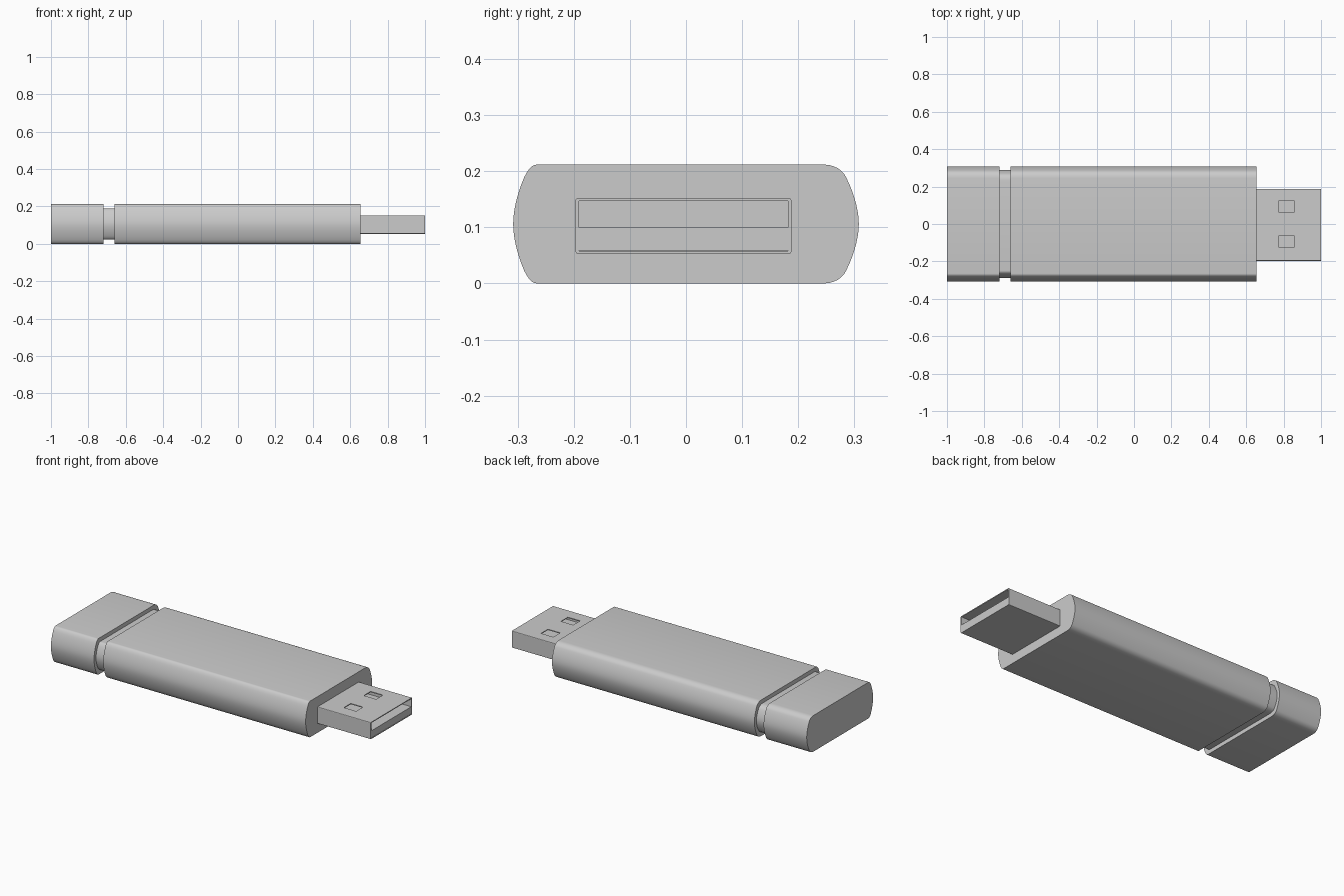
import bpy, bmesh
from mathutils import Vector
from mathutils.geometry import interpolate_bezier

if "Cube" in bpy.data.objects:
    bpy.data.objects.remove(bpy.data.objects["Cube"])

MID_Z = 0.106


def make_object(name, bm):
    bmesh.ops.recalc_face_normals(bm, faces=bm.faces)
    mesh = bpy.data.meshes.new(name)
    bm.to_mesh(mesh)
    bm.free()
    obj = bpy.data.objects.new(name, mesh)
    bpy.context.collection.objects.link(obj)
    return obj


def bezier(points, count):
    return [tuple(p) for p in interpolate_bezier(*[Vector(p) for p in points], count)]


def quarter(corner, side):
    """Curve from the end of the flat top down to the widest point."""
    return bezier(corner, 7)[:-1] + bezier(side, 8)


def casing_profile():
    right = quarter([(0.245, 0.212), (0.265, 0.212), (0.279, 0.202), (0.285, 0.19)],
                    [(0.285, 0.19), (0.300, 0.16), (0.308, 0.13), (0.308, MID_Z)])
    left = quarter([(-0.265, 0.212), (-0.275, 0.212), (-0.282, 0.202), (-0.288, 0.19)],
                   [(-0.288, 0.19), (-0.301, 0.16), (-0.308, 0.13), (-0.308, MID_Z)])

    def flip(pts):
        return [(y, 2 * MID_Z - z) for y, z in pts]
    return right + flip(right)[-2::-1] + flip(left) + left[-2::-1]


def extrude_casing(name, x0, x1, sy=1.0, sz=1.0):
    bm = bmesh.new()
    ring = [bm.verts.new((x0, y * sy, MID_Z + (z - MID_Z) * sz))
            for y, z in casing_profile()]
    face = bm.faces.new(ring)
    new = bmesh.ops.extrude_face_region(bm, geom=[face], use_keep_orig=True)["geom"]
    verts = [g for g in new if isinstance(g, bmesh.types.BMVert)]
    bmesh.ops.translate(bm, verts=verts, vec=(x1 - x0, 0, 0))
    obj = make_object(name, bm)
    bpy.ops.object.select_all(action='DESELECT')
    obj.select_set(True)
    bpy.context.view_layer.objects.active = obj
    bpy.ops.object.shade_smooth_by_angle(angle=0.6)
    return obj


def box(name, x, y, z, round_edges=0.0):
    bm = bmesh.new()
    bmesh.ops.create_cube(bm, size=1)
    for v in bm.verts:
        v.co = [r[0] if c < 0 else r[1] for c, r in zip(v.co, (x, y, z))]
    if round_edges:
        long_edges = [e for e in bm.edges
                      if abs(e.verts[0].co.x - e.verts[1].co.x) > 0.1]
        bmesh.ops.bevel(bm, geom=long_edges, offset=round_edges,
                        segments=2, profile=0.5, affect='EDGES')
    return make_object(name, bm)


def cut(target, cutter):
    cutter.hide_render = True
    cutter.hide_set(True)
    mod = target.modifiers.new(cutter.name, 'BOOLEAN')
    mod.operation = 'DIFFERENCE'
    mod.solver = 'EXACT'
    mod.object = cutter


# Casing: end cap, recessed neck, main body
extrude_casing("end_cap", -1.0, -0.72)
extrude_casing("neck", -0.725, -0.655, 0.94, 0.78)
extrude_casing("main_body", -0.66, 0.655)

# Hollow metal connector sleeve with two square windows on top
sleeve = box("connector_sleeve", (0.65, 1.0), (-0.197, 0.188), (0.053, 0.152), 0.004)
cut(sleeve, box("sleeve_cavity_cutter", (0.66, 1.05), (-0.191, 0.182), (0.058, 0.147)))
for side, y in (("left", 0.0925), ("right", -0.0925)):
    cut(sleeve, box(side + "_window_cutter", (0.775, 0.855),
                    (y - 0.032, y + 0.032), (0.13, 0.17)))

# Contact tongue filling the lower half of the sleeve
box("contact_tongue", (0.655, 0.999), (-0.1905, 0.1815), (0.0585, 0.1))
